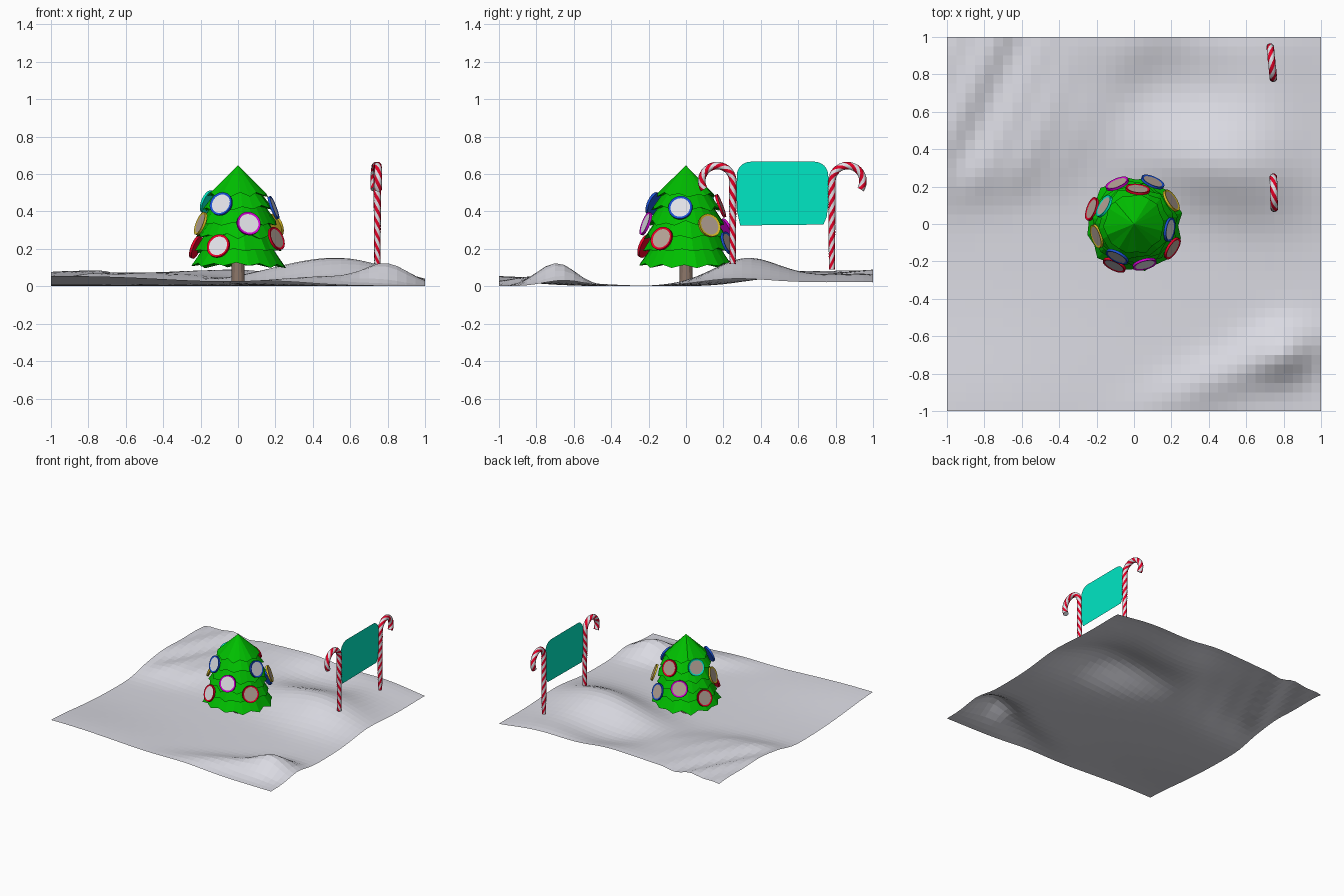
import bpy, bmesh, math, random
from mathutils import Vector, Matrix

if "Cube" in bpy.data.objects:
    bpy.data.objects.remove(bpy.data.objects["Cube"])

random.seed(4)


def material(name, r, g, b):
    m = bpy.data.materials.new(name)
    m.diffuse_color = (r, g, b, 1)
    m.use_nodes = True
    m.node_tree.nodes["Principled BSDF"].inputs["Base Color"].default_value = m.diffuse_color
    return m


SNOW = material("snow", 0.70, 0.70, 0.76)
GREEN = material("tree green", 0.0, 0.52, 0.0)
BROWN = material("bark brown", 0.26, 0.18, 0.14)
WHITE = material("white", 0.80, 0.80, 0.85)
RED = material("red", 0.80, 0.0, 0.02)
BLUE = material("blue", 0.01, 0.08, 0.65)
YELLOW = material("yellow", 0.72, 0.52, 0.02)
PURPLE = material("purple", 0.62, 0.0, 0.62)
TEAL = material("teal", 0.0, 0.80, 0.55)
TAN = material("tan", 0.48, 0.38, 0.32)


def finish(name, bm, mats):
    me = bpy.data.meshes.new(name)
    bm.to_mesh(me)
    bm.free()
    for m in mats:
        me.materials.append(m)
    ob = bpy.data.objects.new(name, me)
    bpy.context.collection.objects.link(ob)
    return ob


# snow: open rolling sheet
def hill(x, y, cx, cy, h, su, sv, turn=0):
    dx, dy = x - cx, y - cy
    a = math.radians(turn)
    u = dx * math.cos(a) + dy * math.sin(a)
    v = -dx * math.sin(a) + dy * math.cos(a)
    return h * math.exp(-0.5 * ((u / su) ** 2 + (v / sv) ** 2))


def sigmoid(t):
    return 1 / (1 + math.exp(-14 * t))


def ground(x, y):
    z = 0.004
    z += hill(x, y, 0.43, 0.33, 0.125, 0.34, 0.17, -12)
    z += hill(x, y, 0.68, 0.60, 0.060, 0.22, 0.32)
    z += hill(x, y, 0.80, -0.69, 0.095, 0.12, 0.10, 20)
    z += hill(x, y, 0.50, -0.80, 0.050, 0.30, 0.09, 22)
    z += hill(x, y, -0.9, -1.05, 0.055, 0.60, 0.35)
    # back left plateau with a wrinkled far corner
    step = sigmoid(y - 0.27) * sigmoid(-(x + 0.18) * 0.8 + (y - 0.55) * 0.6)
    far = sigmoid(-0.45 - x)
    wrinkle = 0.012 * math.sin(13 * x - 7 * y) + 0.008 * math.sin(26 * x - 12 * y + 1)
    z += step * (0.068 + far * wrinkle)
    z += hill(x, y, 0.35, 0.98, 0.045, 0.40, 0.13)
    z += hill(x, y, -0.95, 0.22, 0.030, 0.35, 0.10, 5)
    return max(z - 0.004, 0.0)


bm = bmesh.new()
bmesh.ops.create_grid(bm, x_segments=40, y_segments=40, size=1)
for v in bm.verts:
    v.co.z = ground(v.co.x, v.co.y)
finish("snowy_ground", bm, [SNOW])

# trunk
bm = bmesh.new()
bmesh.ops.create_cone(bm, cap_ends=True, segments=12, radius1=0.036, radius2=0.032,
                      depth=0.2, matrix=Matrix.Translation((0, 0, 0.11)))
finish("trunk", bm, [BROWN])


# branches: jagged tiers
def tier(name, ztop, rtop, zrim, rim, n):
    bm = bmesh.new()
    off = random.random()
    top, low = [], []
    for i in range(n):
        a = 2 * math.pi * (i + off) / n
        long = i % 2 == 0
        r = rim * (1.04 if long else 0.97) * random.uniform(0.97, 1.03)
        z = zrim + (-0.006 if long else 0.010) + random.uniform(-0.008, 0.008)
        low.append(bm.verts.new((r * math.cos(a), r * math.sin(a), z)))
        top.append(bm.verts.new((rtop * math.cos(a), rtop * math.sin(a), ztop)))
    under = bm.verts.new((0, 0, zrim + 0.03))
    for i in range(n):
        j = (i + 1) % n
        bm.faces.new((low[i], low[j], top[j], top[i]))
        bm.faces.new((low[j], low[i], under))
    bm.faces.new(top)
    finish(name, bm, [GREEN])


tier("branches_1", 0.645, 0.001, 0.485, 0.158, 20)
tier("branches_2", 0.53, 0.10, 0.415, 0.186, 20)
tier("branches_3", 0.45, 0.13, 0.335, 0.203, 22)
tier("branches_4", 0.37, 0.15, 0.265, 0.212, 22)
tier("branches_5", 0.30, 0.165, 0.19, 0.226, 24)
tier("branches_6", 0.23, 0.17, 0.11, 0.250, 24)


# ornaments: framed discs lying on the tree's slope
def ornament(name, x, y, z, rim, face):
    bm = bmesh.new()
    bmesh.ops.create_cone(bm, cap_ends=True, segments=24, radius1=0.065,
                          radius2=0.065, depth=0.014)
    bm.normal_update()
    front = [f for f in bm.faces if f.normal.z > 0.9]
    bmesh.ops.inset_region(bm, faces=front, thickness=0.012, depth=-0.003)
    for f in front:
        f.material_index = 1
    d = Vector((x, y, math.hypot(x, y) * 0.38))
    rot = d.to_track_quat('Z', 'Y').to_matrix().to_4x4()
    bm.transform(Matrix.Translation((x, y, z)) @ rot)
    finish(name, bm, [rim, face])


ORNAMENTS = [
    (-0.09, -0.175, 0.44, BLUE, WHITE), (0.057, -0.215, 0.335, PURPLE, WHITE),
    (-0.105, -0.22, 0.215, RED, WHITE), (-0.20, -0.065, 0.335, YELLOW, TAN),
    (-0.225, 0.08, 0.21, RED, TAN), (-0.16, 0.095, 0.45, TEAL, TAN),
    (-0.09, 0.215, 0.30, PURPLE, TAN), (0.02, 0.185, 0.43, RED, TAN),
    (0.10, 0.225, 0.23, BLUE, TAN), (0.20, 0.125, 0.325, YELLOW, TAN),
    (0.205, -0.13, 0.255, RED, TAN), (0.19, -0.03, 0.42, BLUE, WHITE)]
for i, o in enumerate(ORNAMENTS):
    ornament("ornament_%d" % (i + 1), *o)


# striped canes: twisted tube along a hooked path, the hook turned a little
def cane(name, y0, side, zbot, turn):
    R, zc, x, r, n = 0.083, 0.562, 0.745, 0.0205, 12
    path = [(0, zbot + (zc - zbot) * i / 40, 0) for i in range(40)]
    for i in range(31):
        a = math.radians(212) * i / 30
        path.append((R - R * math.cos(a), zc + R * math.sin(a), a))
    bm = bmesh.new()
    rings, dist = [], 0
    for k, (u, z, a) in enumerate(path):
        if k:
            dist += math.hypot(u - path[k - 1][0], z - path[k - 1][1])
        rr = r * min(1, 0.8 + 0.5 * dist)
        ring = []
        for i in range(n):
            t = 2 * math.pi * (i / n + dist / 0.20)
            c, s = rr * math.cos(t), rr * math.sin(t)
            ring.append(bm.verts.new((x + s + turn * u,
                                      y0 + side * (u - c * math.cos(a)),
                                      z + c * math.sin(a))))
        rings.append(ring)
    for p, q in zip(rings, rings[1:]):
        for i in range(n):
            j = (i + 1) % n
            f = bm.faces.new((p[i], p[j], q[j], q[i]))
            f.material_index = 1 if i % 4 < 2 else 0
    bm.faces.new(rings[0])
    bm.faces.new(rings[-1])
    bmesh.ops.recalc_face_normals(bm, faces=bm.faces)
    ob = finish(name, bm, [WHITE, RED])
    bpy.context.view_layer.objects.active = ob
    ob.select_set(True)
    bpy.ops.object.shade_smooth_by_angle()
    ob.select_set(False)


cane("left_cane", 0.25, -1, 0.12, 0.03)
cane("right_cane", 0.78, 1, 0.09, -0.10)

# sign board: rounded flat sheet between the canes
outline = [(0.29, 0.325), (0.735, 0.33), (0.752, 0.37), (0.762, 0.45), (0.762, 0.57)]
for cy, start in ((0.687, 0), (0.345, 90)):
    for k in range(7):
        a = math.radians(start + 15 * k)
        outline.append((cy + 0.073 * math.cos(a), 0.595 + 0.071 * math.sin(a)))
outline += [(0.27, 0.5), (0.273, 0.40)]
bm = bmesh.new()
bm.faces.new([bm.verts.new((0.745, y, z)) for y, z in outline])
finish("sign_board", bm, [TEAL])
